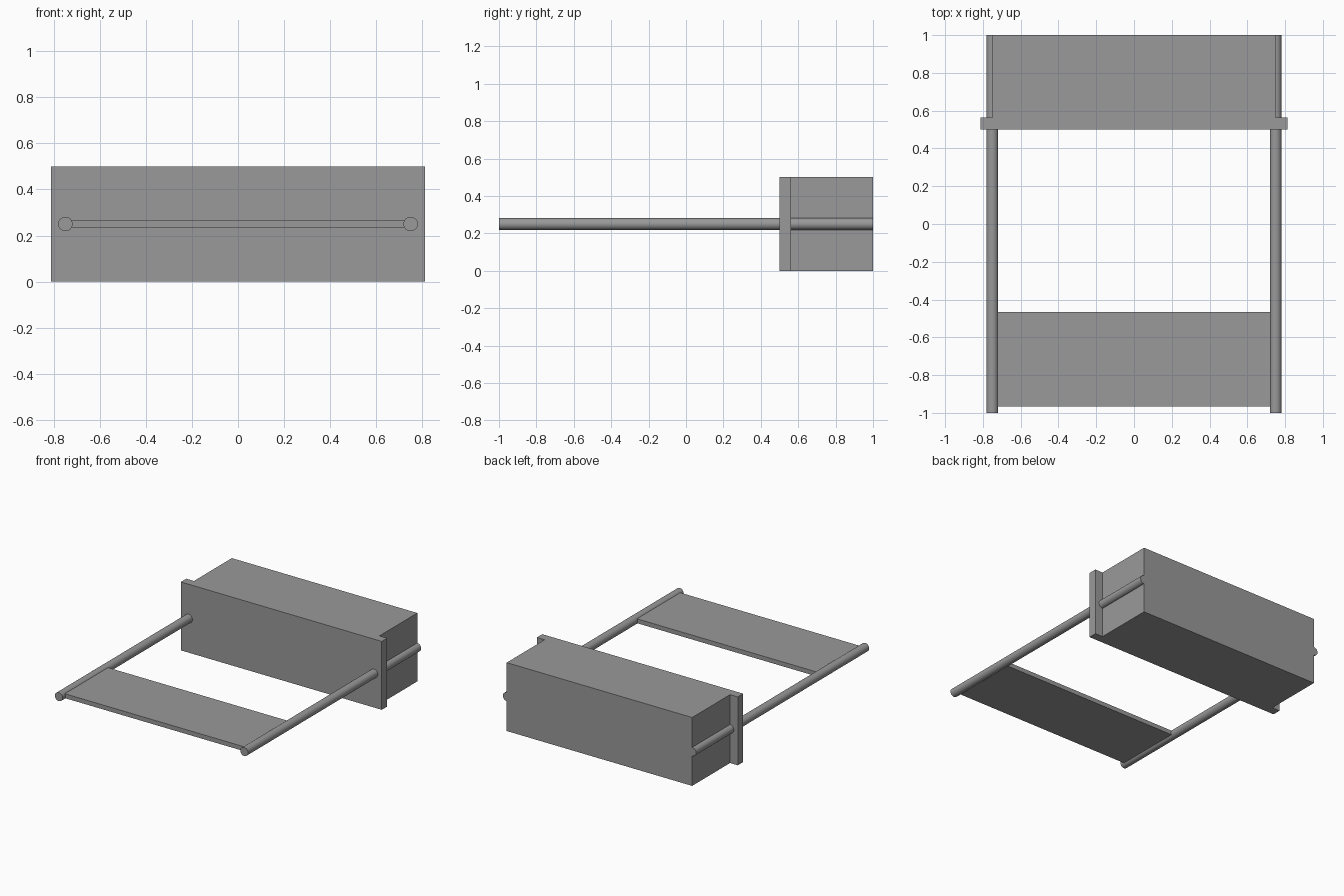
import bpy
import math

if "Cube" in bpy.data.objects:
    bpy.data.objects.remove(bpy.data.objects["Cube"])

# Dark grey finish shared by every part
grey = bpy.data.materials.new("dark_grey")
grey.diffuse_color = (0.32, 0.32, 0.32, 1)
grey.use_nodes = True
grey.node_tree.nodes["Principled BSDF"].inputs["Base Color"].default_value = grey.diffuse_color


def box(name, x, y, z):
    """Box spanning the given (min, max) ranges."""
    bpy.ops.mesh.primitive_cube_add(size=1, location=[(r[0] + r[1]) / 2 for r in (x, y, z)])
    ob = bpy.context.object
    ob.name = name
    ob.scale = [r[1] - r[0] for r in (x, y, z)]
    bpy.ops.object.transform_apply(location=False, rotation=False, scale=True)
    ob.data.materials.append(grey)


# Main block and the wider flange on its front
box("main_block", (-0.75, 0.75), (0.5625, 1.0), (0.0, 0.5))
box("front_flange", (-0.8125, 0.8125), (0.5, 0.5625), (0.0, 0.5))

# Thin plate carried between the rod tips
box("cross_plate", (-0.735, 0.735), (-0.967, -0.467), (0.235, 0.267))

# Long side rods, half sunk into the block's sides
for side, sx in (("left", -1), ("right", 1)):
    bpy.ops.mesh.primitive_cylinder_add(
        vertices=48, radius=0.03125, depth=2.0,
        location=(sx * 0.75, 0, 0.25), rotation=(math.pi / 2, 0, 0))
    rod = bpy.context.object
    rod.name = side + "_rod"
    rod.data.materials.append(grey)
    bpy.ops.object.shade_smooth_by_angle(angle=math.radians(30))
